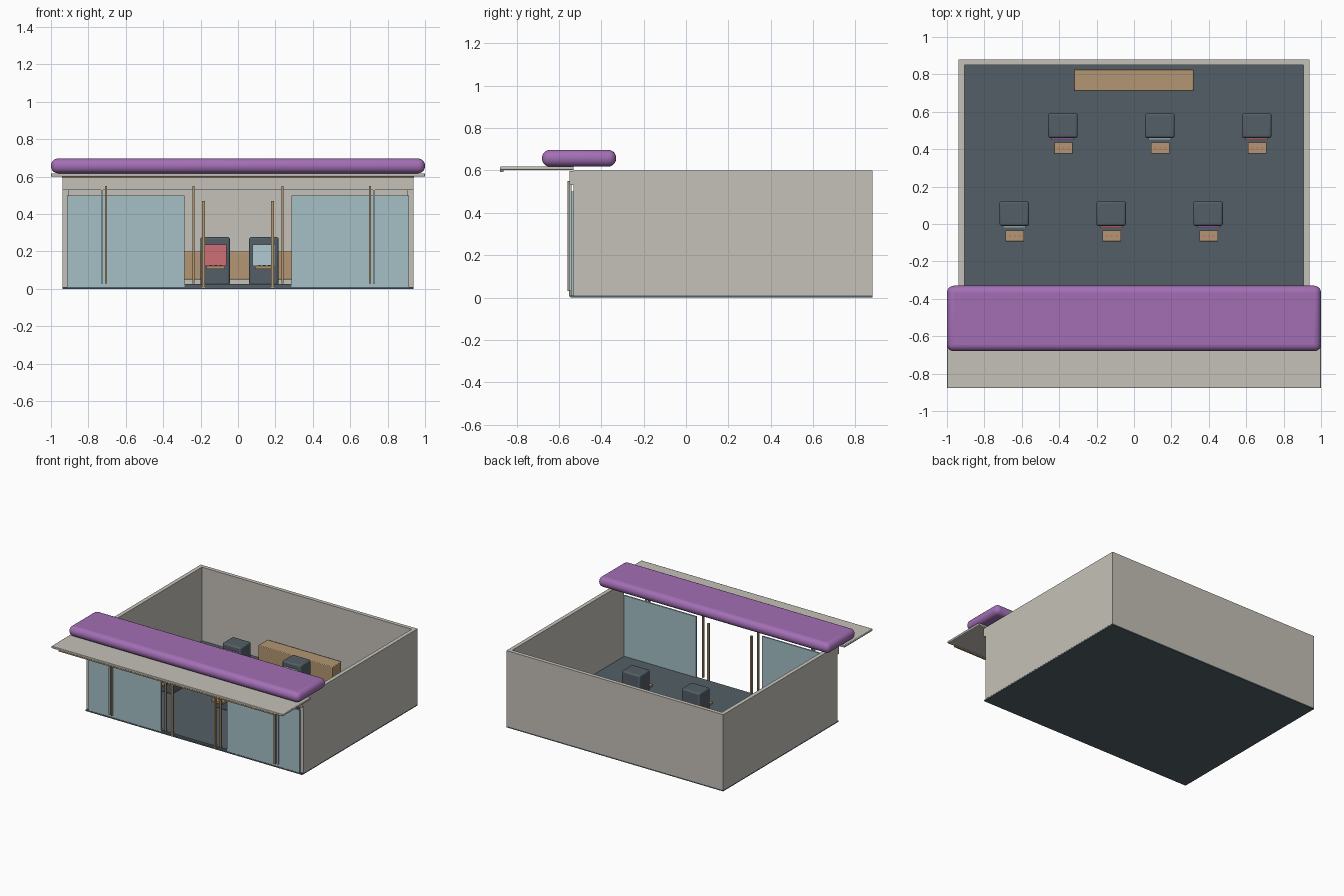
import bpy

if "Cube" in bpy.data.objects:
    bpy.data.objects.remove(bpy.data.objects["Cube"])


def material(name, r, g, b):
    """Flat colour from 0-255 display values."""
    m = bpy.data.materials.new(name)
    lin = [((c / 255 + 0.055) / 1.055) ** 2.4 for c in (r, g, b)]
    m.diffuse_color = (*lin, 1)
    m.use_nodes = True
    m.node_tree.nodes["Principled BSDF"].inputs["Base Color"].default_value = m.diffuse_color
    return m


cream = material("cream", 197, 193, 184)
slate = material("slate", 82, 95, 102)
wood = material("wood", 178, 150, 114)
glass_blue = material("glass blue", 166, 192, 198)
pale_blue = material("pale blue", 176, 202, 210)
purple = material("purple", 163, 111, 181)
red = material("red", 205, 112, 118)


def box(name, x, y, z, mat, bevel=0, segments=2):
    """Box spanning the given (min, max) ranges, with optional rounded edges."""
    spans = (x, y, z)
    bpy.ops.mesh.primitive_cube_add(size=1, location=[(a + b) / 2 for a, b in spans])
    ob = bpy.context.object
    ob.name = name
    ob.scale = [b - a for a, b in spans]
    bpy.ops.object.transform_apply(location=False, rotation=False, scale=True)
    ob.data.materials.append(mat)
    if bevel:
        mod = ob.modifiers.new("rounding", "BEVEL")
        mod.width = bevel
        mod.segments = segments
        bpy.ops.object.shade_smooth_by_angle()
    return ob


def mirrored(name, x, y, z, mat, bevel=0):
    """The same box on the right and the left."""
    box(name + "_right", x, y, z, mat, bevel)
    box(name + "_left", (-x[1], -x[0]), y, z, mat, bevel)


# Floor: full-size base plate with a raised inner surface
box("floor_base", (-0.937, 0.937), (-0.545, 0.88), (0, 0.01), slate)
box("floor", (-0.91, 0.91), (-0.542, 0.85), (0.008, 0.025), slate)

# Walls and the beam over the shop front
mirrored("side_wall", (0.907, 0.938), (-0.53, 0.88), (0.01, 0.6), cream)
box("back_wall", (-0.91, 0.91), (0.85, 0.88), (0.01, 0.6), cream)
box("front_beam", (-0.938, 0.938), (-0.55, -0.528), (0.53, 0.598), cream)

# Shop front: window panes, slim mullions and door posts
mirrored("window", (0.285, 0.913), (-0.543, -0.531), (0.005, 0.5), glass_blue)
mirrored("light_strip", (0.721, 0.733), (-0.552, -0.54), (0.03, 0.53), pale_blue)
mirrored("window_mullion", (0.701, 0.711), (-0.56, -0.545), (0.03, 0.55), wood)
mirrored("door_frame", (0.233, 0.243), (-0.56, -0.545), (0.03, 0.55), wood)
mirrored("door_post", (0.177, 0.193), (-0.552, -0.536), (0.005, 0.47), wood)

# Canopy with front trim, and the rounded sign resting over it
box("canopy", (-1, 1), (-0.878, -0.53), (0.601, 0.618), cream, 0.004)
box("canopy_trim", (-0.94, 0.94), (-0.877, -0.862), (0.592, 0.602), wood)
box("sign", (-1, 1), (-0.68, -0.33), (0.618, 0.697), purple, 0.037, 5)

# Counter at the back
box("counter", (-0.322, 0.318), (0.71, 0.825), (0.05, 0.2), wood, 0.005)


def cabinet(tag, x, y, screen_mat):
    """Game cabinet whose body front is at y."""
    box("cabinet_" + tag, (x - 0.079, x + 0.079), (y, y + 0.132),
        (0.02, 0.277), slate, 0.012, 3)
    box("screen_" + tag, (x - 0.06, x + 0.06), (y - 0.012, y + 0.002),
        (0.122, 0.238), screen_mat)
    box("control_panel_" + tag, (x - 0.047, x + 0.053), (y - 0.083, y - 0.024),
        (0.106, 0.124), wood, 0.002)
    for i, dx in enumerate((-0.023, 0.003, 0.029)):
        bpy.ops.mesh.primitive_cylinder_add(vertices=12, radius=0.006, depth=0.004,
                                            location=(x + dx, y - 0.054, 0.125))
        bpy.context.object.name = f"button_{tag}_{i + 1}"
        bpy.context.object.data.materials.append(red)


# Two staggered rows of cabinets with alternating screen colours
screens = (pale_blue, red, purple)
for row, (x0, y0) in enumerate(((-0.64, -0.01), (-0.38, 0.46))):
    for col in range(3):
        cabinet(f"{row + 1}_{col + 1}", x0 + col * 0.518, y0,
                screens[(col + 2 * row) % 3])
